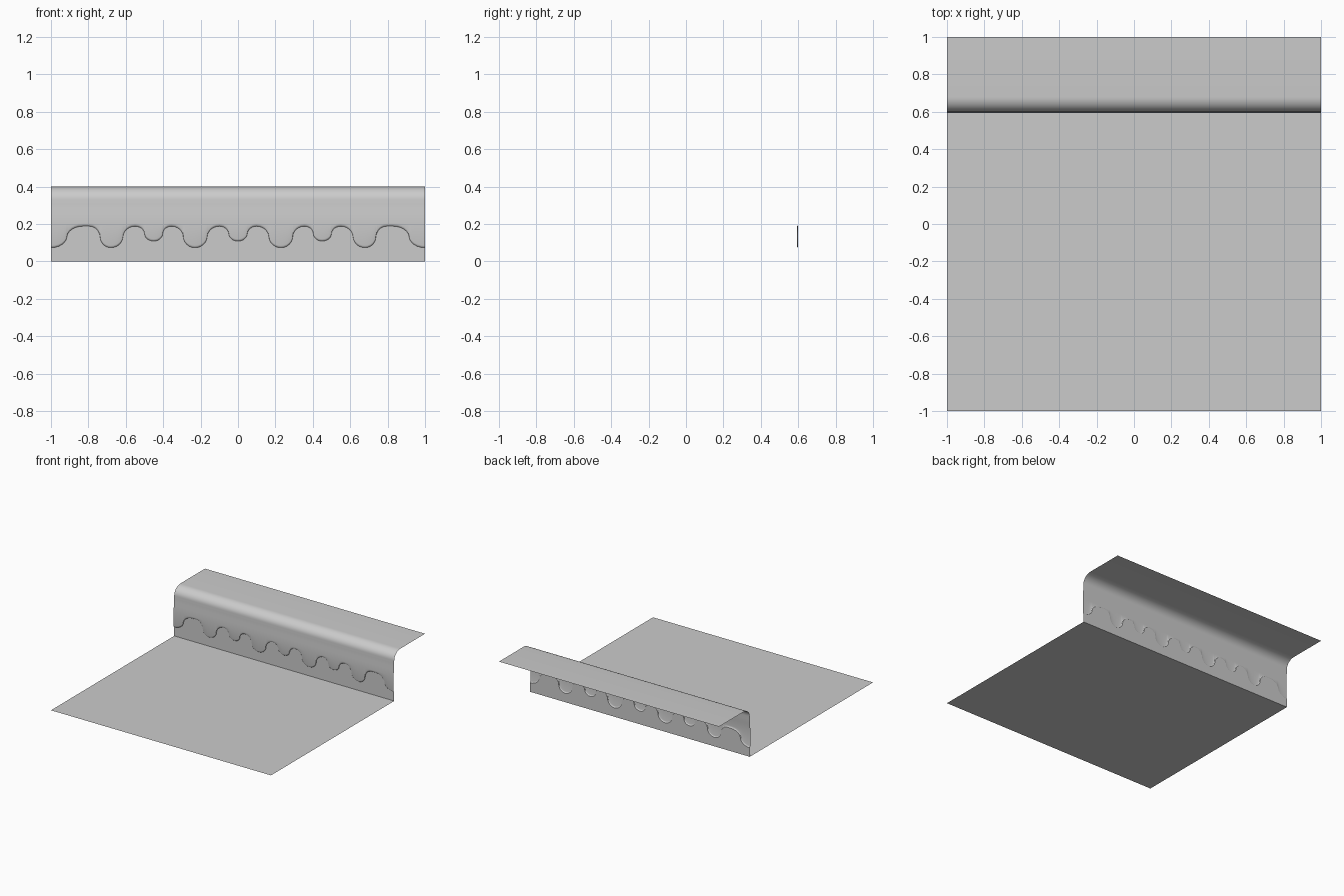
import bpy, math

if "Cube" in bpy.data.objects:
    bpy.data.objects.remove(bpy.data.objects["Cube"])

# Half of the drip edge: (x, z) of alternating crests and drip tips
half = [(0.0, 0.11), (0.10, 0.19), (0.23, 0.075), (0.355, 0.19), (0.45, 0.11),
        (0.55, 0.19), (0.68, 0.075), (0.795, 0.19), (0.83, 0.19), (1.0, 0.075)]
knots = [(-x, z) for x, z in reversed(half[1:])] + half
STEPS = 12


def drip_edge():
    """S-curves made of two quarter ellipses between neighbouring knots."""
    pts = []
    for (x0, z0), (x1, z1) in zip(knots, knots[1:]):
        for k in range(STEPS):
            t = k / STEPS
            # steep in the middle, flat at both ends
            a = t * math.pi
            if t <= 0.5:
                u, v = math.sin(a) / 2, (1 - math.cos(a)) / 2
            else:
                u, v = 1 - math.sin(a) / 2, (1 - math.cos(a)) / 2
            u = 0.93 * u + 0.07 * t
            pts.append((x0 + (x1 - x0) * u, z0 + (z1 - z0) * v))
    pts.append(knots[-1])
    return pts


def section(edge):
    """Side profile (y, z) of the sheet where the drip ends at height edge."""
    wall, relief, top = 0.60, 0.007, 0.33
    p = [(-1.0, 0.0), (wall, 0.0), (wall, edge - 0.002), (wall - relief * 0.75, edge + 0.002),
         (wall - relief, edge + 0.010)]
    # raised face fading back into the wall
    p += [(wall - relief, 0.205)]
    for k in range(1, 6):
        f = k / 5
        p.append((wall - relief * (1 + math.cos(math.pi * f)) / 2, 0.205 + (top - 0.205) * f))
    # rounded shoulder and top ledge
    for k in range(1, 11):
        a = k / 10 * math.pi / 2
        p.append((wall + 0.08 * (1 - math.cos(a)), top + 0.07 * math.sin(a)))
    p.append((1.0, 0.40))
    return p


# Stepped sheet with drips in relief
verts, faces = [], []
edge = drip_edge()
for x, z in edge:
    prof = section(z)
    verts += [(x, y, h) for y, h in prof]
n = len(prof)
for i in range(len(edge) - 1):
    for j in range(n - 1):
        a = i * n + j
        faces.append((a, a + n, a + n + 1, a + 1))

mesh = bpy.data.meshes.new("drip_step_panel")
mesh.from_pydata(verts, [], faces)
panel = bpy.data.objects.new("drip_step_panel", mesh)
bpy.context.collection.objects.link(panel)
bpy.context.view_layer.objects.active = panel
panel.select_set(True)
bpy.ops.object.shade_smooth_by_angle(angle=math.radians(50))
